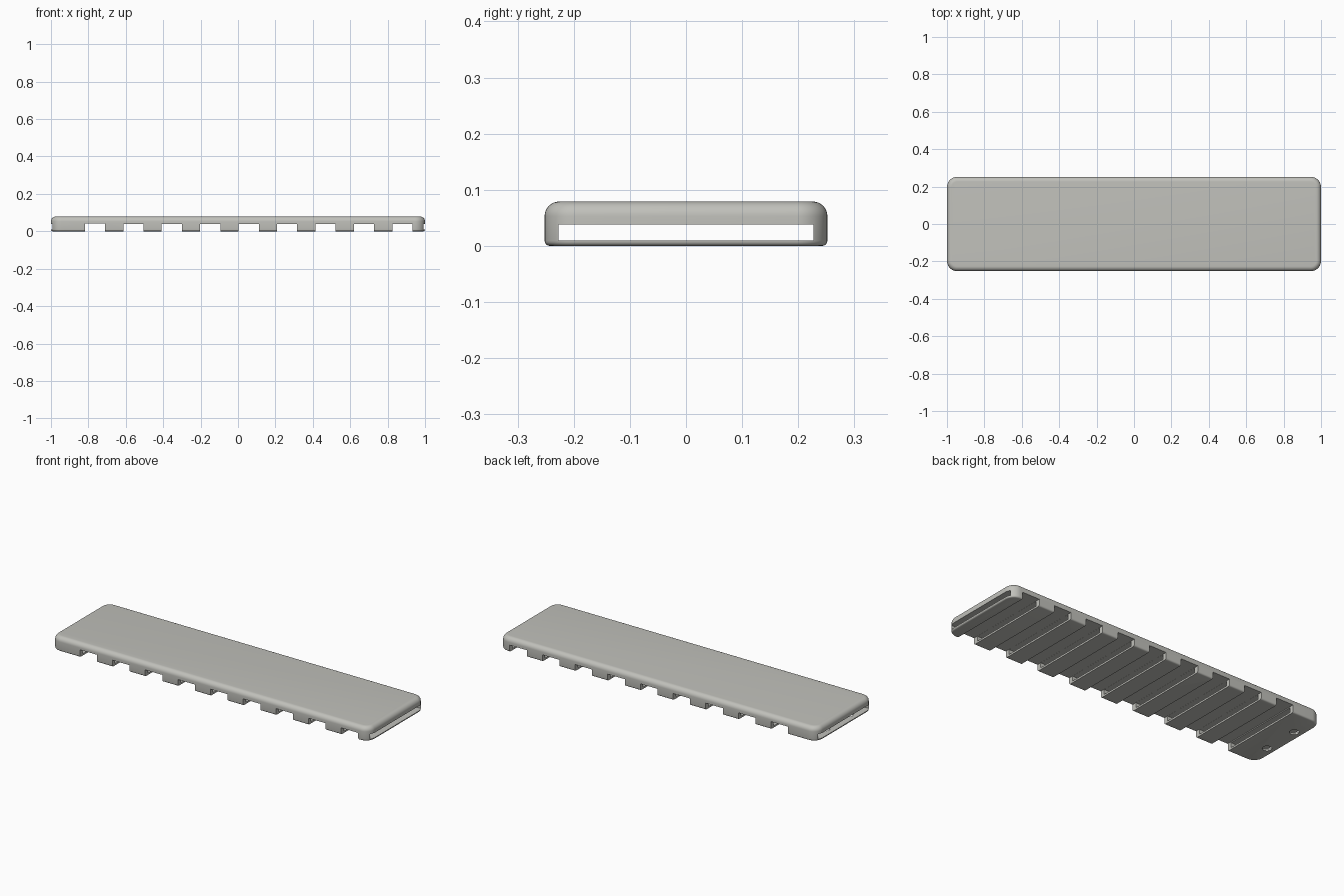
import bpy, bmesh, math

if "Cube" in bpy.data.objects:
    bpy.data.objects.remove(bpy.data.objects["Cube"])

HALF_X, HALF_Y, HEIGHT = 1.0, 0.252, 0.079
CORNER = 0.055
TOP_FILLET, BOTTOM_FILLET = 0.026, 0.009

grey = bpy.data.materials.new("warm light grey")
grey.diffuse_color = (0.53, 0.53, 0.495, 1)
grey.use_nodes = True
grey.node_tree.nodes["Principled BSDF"].inputs["Base Color"].default_value = grey.diffuse_color


def new_object(name, bm):
    bmesh.ops.recalc_face_normals(bm, faces=bm.faces)
    mesh = bpy.data.meshes.new(name)
    bm.to_mesh(mesh)
    bm.free()
    obj = bpy.data.objects.new(name, mesh)
    bpy.context.collection.objects.link(obj)
    mesh.materials.append(grey)
    return obj


def outline(inset, steps=10):
    """Rounded rectangle, shrunk by inset."""
    r = CORNER - inset
    pts = []
    for q, (sx, sy) in enumerate([(1, 1), (-1, 1), (-1, -1), (1, -1)]):
        for i in range(steps + 1):
            a = math.radians(90 * (q + i / steps))
            pts.append((sx * (HALF_X - CORNER) + r * math.cos(a),
                        sy * (HALF_Y - CORNER) + r * math.sin(a)))
    return pts


def add_box(bm, x0, x1, y0, y1, z0, z1):
    v = [bm.verts.new((x, y, z)) for x in (x0, x1) for y in (y0, y1) for z in (z0, z1)]
    for f in ((0, 1, 3, 2), (4, 6, 7, 5), (0, 4, 5, 1), (2, 3, 7, 6), (0, 2, 6, 4), (1, 5, 7, 3)):
        bm.faces.new([v[i] for i in f])


# Slab with filleted top and bottom rims: (inset, height) per layer
layers = []
for i in range(5):
    a = math.pi / 2 * i / 4
    layers.append((BOTTOM_FILLET * (1 - math.sin(a)), BOTTOM_FILLET * (1 - math.cos(a))))
for i in range(9):
    a = math.pi / 2 * i / 8
    layers.append((TOP_FILLET * (1 - math.cos(a)), HEIGHT - TOP_FILLET * (1 - math.sin(a))))

bm = bmesh.new()
rings = [[bm.verts.new((x, y, z)) for x, y in outline(inset)] for inset, z in layers]
for low, high in zip(rings, rings[1:]):
    for i in range(len(low)):
        j = (i + 1) % len(low)
        bm.faces.new((low[i], low[j], high[j], high[i]))
bm.faces.new(rings[0])
bm.faces.new(rings[-1])
cover = new_object("rail_cover", bm)

# Lengthwise channel
bm = bmesh.new()
add_box(bm, -1.2, 1.2, -0.227, 0.227, 0.01, 0.038)
channel = new_object("channel_cutter", bm)

# Crosswise notches, the first a little deeper
bm = bmesh.new()
for i in range(9):
    x = -0.765 + 0.2055 * i
    add_box(bm, x - 0.054, x + 0.054, -0.4, 0.4, -0.05, 0.043 if i == 0 else 0.0385)
notches = new_object("notch_cutter", bm)

# Two screw holes in the wide end plate
bm = bmesh.new()
for y in (-0.105, 0.105):
    ends = []
    for z in (-0.02, 0.025):
        ends.append([bm.verts.new((-0.95 + 0.024 * math.cos(math.tau * k / 24),
                                   y + 0.024 * math.sin(math.tau * k / 24), z)) for k in range(24)])
    for k in range(24):
        n = (k + 1) % 24
        bm.faces.new((ends[0][k], ends[0][n], ends[1][n], ends[1][k]))
    bm.faces.new(ends[0][::-1])
    bm.faces.new(ends[1])
holes = new_object("screw_hole_cutter", bm)

# Cut, then discard the cutters
bpy.context.view_layer.objects.active = cover
cover.select_set(True)
for cutter in (channel, notches, holes):
    mod = cover.modifiers.new(cutter.name, 'BOOLEAN')
    mod.operation, mod.solver, mod.object = 'DIFFERENCE', 'EXACT', cutter
    bpy.ops.object.modifier_apply(modifier=mod.name)
    bpy.data.objects.remove(cutter)

bpy.ops.object.shade_smooth_by_angle(angle=math.radians(35))
